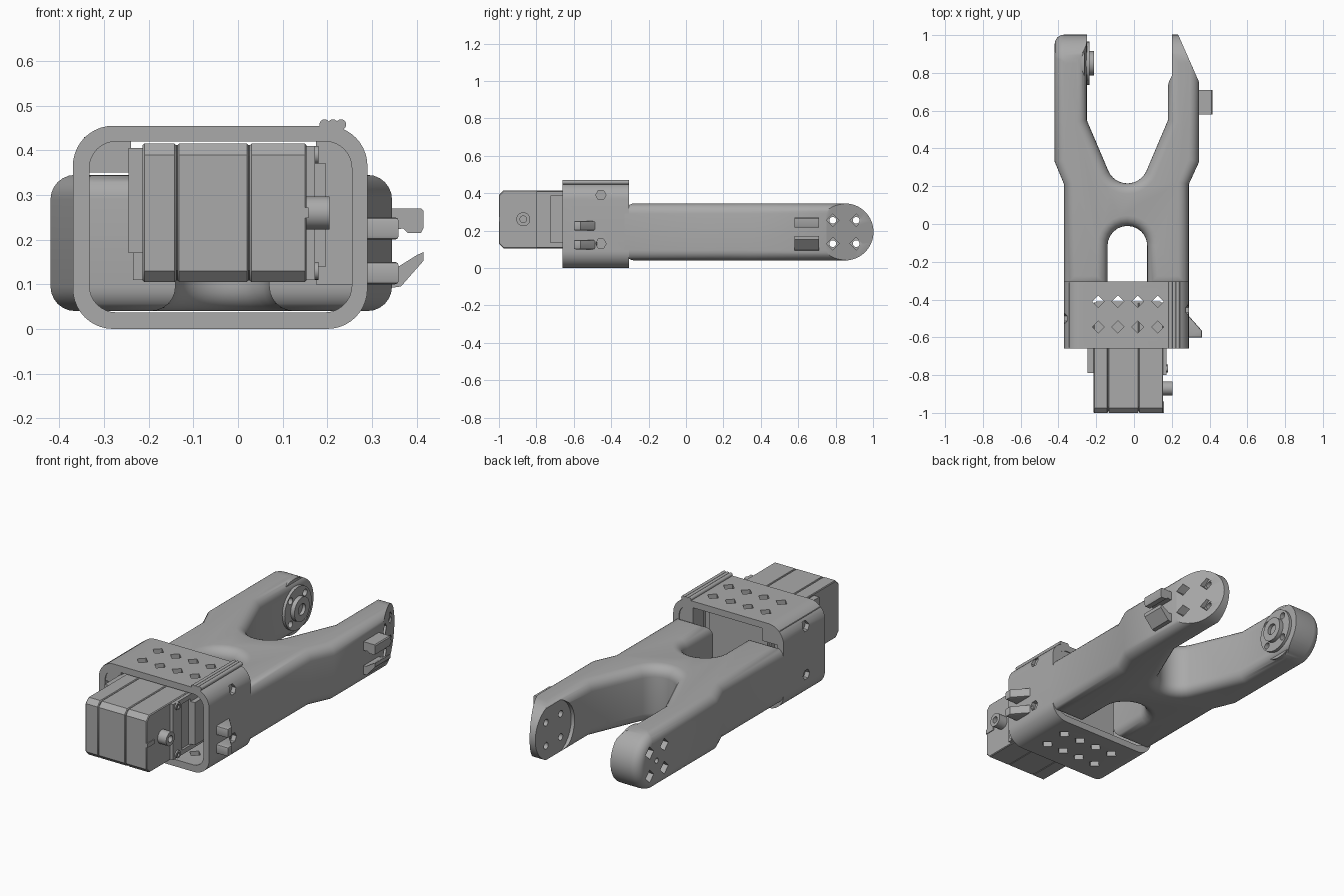
import bpy, bmesh, math
from mathutils import Vector

if "Cube" in bpy.data.objects:
    bpy.data.objects.remove(bpy.data.objects["Cube"], do_unlink=True)

grey = bpy.data.materials.new("plain grey")
grey.use_nodes = True
grey.diffuse_color = (0.4, 0.4, 0.4, 1)
grey.node_tree.nodes["Principled BSDF"].inputs["Base Color"].default_value = (0.4, 0.4, 0.4, 1)


def arc(cx, cy, r, start, end, n=12):
    angles = [math.radians(start + (end - start) * i / n) for i in range(n + 1)]
    return [(cx + r * math.cos(a), cy + r * math.sin(a)) for a in angles]


def circle(cx, cy, r, n=32):
    return arc(cx, cy, r, 0, 360, n)[:-1]


def rounded(x0, x1, y0, y1, r, n=8):
    return (arc(x1 - r, y1 - r, r, 0, 90, n) + arc(x0 + r, y1 - r, r, 90, 180, n)
            + arc(x0 + r, y0 + r, r, 180, 270, n) + arc(x1 - r, y0 + r, r, 270, 360, n))


def rect(x0, x1, y0, y1):
    return [(x0, y0), (x1, y0), (x1, y1), (x0, y1)]


def prism(name, points, axis, lo, hi, bevel=0, ends="both", segments=6):
    """Extrude a 2D profile along an axis; optionally round the rims."""
    place = {"x": lambda p, h: (h, p[0], p[1]),
             "y": lambda p, h: (p[0], h, p[1]),
             "z": lambda p, h: (p[0], p[1], h)}[axis]
    bm = bmesh.new()
    low = [bm.verts.new(place(p, lo)) for p in points]
    high = [bm.verts.new(place(p, hi)) for p in points]
    caps = [bm.faces.new(low), bm.faces.new(high)]
    for i in range(len(points)):
        j = (i + 1) % len(points)
        bm.faces.new((low[i], low[j], high[j], high[i]))
    bmesh.ops.recalc_face_normals(bm, faces=bm.faces)
    if bevel:
        rims = {e for f in (caps if ends == "both" else caps[:1]) for e in f.edges}
        bmesh.ops.bevel(bm, geom=list(rims), offset=bevel, segments=segments,
                        affect="EDGES", profile=0.5, clamp_overlap=False)
    mesh = bpy.data.meshes.new(name)
    bm.to_mesh(mesh)
    bm.free()
    obj = bpy.data.objects.new(name, mesh)
    bpy.context.collection.objects.link(obj)
    mesh.materials.append(grey)
    return obj


def combine(obj, tool, operation="DIFFERENCE", keep=False):
    mod = obj.modifiers.new("cut", "BOOLEAN")
    mod.operation, mod.solver, mod.object = operation, "EXACT", tool
    bpy.context.view_layer.objects.active = obj
    bpy.ops.object.modifier_apply(modifier=mod.name)
    if not keep:
        bpy.data.objects.remove(tool, do_unlink=True)


# Forked arm: outline with crotch and rear slot, rims rounded
outline = ([(0.29, -0.33), (0.29, 0.21), (0.345, 0.33), (0.345, 1.2), (0.18, 1.2), (0.18, 0.55)]
           + arc(-0.035, 0.325, 0.11, -25, -155)
           + [(-0.25, 0.55), (-0.25, 1.2), (-0.42, 1.2), (-0.42, 0.33), (-0.37, 0.21), (-0.37, -0.33),
              (-0.14, -0.33)]
           + arc(-0.035, -0.115, 0.105, 180, 0) + [(0.07, -0.33)])
arm = prism("forked_arm", outline, "z", 0.04, 0.345, 0.055)

# Round fork ends, with a soft rim on the outer side of one prong
ends = [(-2, 0.04)] + arc(0.85, 0.1925, 0.1525, -90, 90, 32) + [(-2, 0.345)]
combine(arm, prism("end_shape", ends, "x", -0.42, 0.6, 0.05, "low"), "INTERSECT")
combine(arm, prism("slope", [(0.345, 0.75), (0.6, 0.75), (0.6, 1.1), (0.191, 1.1)], "z", -0.1, 0.6))
combine(arm, prism("recess", circle(0.85, 0.1925, 0.155), "x", 0.1, 0.2))

# Flat seat and stepped horn on the inner side of the other prong
combine(arm, prism("seat", circle(0.85, 0.1925, 0.148, 48), "x", -0.35, -0.262), "UNION")
horn = prism("horn_disc", circle(0.85, 0.1925, 0.115, 48), "x", -0.27, -0.235)
hub = prism("horn_hub", circle(0.85, 0.1925, 0.065), "x", -0.245, -0.212)
combine(hub, prism("hub_bore", circle(0.85, 0.1925, 0.03), "x", -0.23, -0.1))
bore = prism("centre_bore", circle(0.85, 0.1925, 0.014), "x", -0.6, -0.3)
combine(arm, bore)

# Screw holes through both prongs, with square countersinks outside
for y in (0.785, 0.91):
    for z in (0.13, 0.255):
        hole = prism("hole", circle(y, z, 0.018, 20), "x", -0.6, 0.6)
        combine(arm, hole, keep=True)
        combine(horn, hole)
        for lo, hi in ((-0.6, -0.35), (0.26, 0.6)):
            combine(arm, prism("sink", circle(y, z, 0.034, 4), "x", lo, hi))

# Rounded sleeve around the motor
sleeve = prism("motor_sleeve", rounded(-0.37, 0.29, 0, 0.455, 0.09, 10), "y", -0.66, -0.305)
combine(sleeve, prism("bore", rounded(-0.333, 0.255, 0.037, 0.42, 0.06), "y", -0.8, -0.2))
for x in (-0.19, -0.085, 0.02, 0.125):
    for y in (-0.41, -0.545):
        combine(sleeve, prism("diamond", circle(x, y, 0.032, 4), "z", -0.1, 0.6))
for z in (0.13, 0.39):
    for y, lo, hi in ((-0.5, -0.6, -0.345), (-0.455, 0.265, 0.6)):
        combine(sleeve, prism("side_hole", circle(y, z, 0.028, 6), "x", lo, hi))

# Blocks that fill the sleeve corners
prism("corner_block", rect(-0.345, -0.24, 0.35, 0.43), "y", -0.655, -0.31)
prism("rear_block", rect(0.175, 0.27, 0.1, 0.4), "y", -0.4, -0.31)
prism("rear_block_top", rect(0.175, 0.24, 0.4, 0.43), "y", -0.4, -0.31)

# Three cable ridges on the sleeve
for i in range(3):
    prism("cable_ridge", circle(0.194 + 0.0185 * i, 0.458, 0.0115, 16), "y", -0.66, -0.305)

# Cable clips on the sleeve wall and on the prong
for z in (0.1, 0.2):
    prism("sleeve_clip", [(0.28, -0.6), (0.36, -0.6), (0.36, -0.565), (0.28, -0.475)],
          "z", z, z + 0.05, 0.008, segments=2)
prism("prong_clip_upper", [(0.33, 0.22), (0.37, 0.225), (0.38, 0.215), (0.41, 0.215), (0.415, 0.225),
                           (0.415, 0.265), (0.41, 0.27), (0.33, 0.27)], "y", 0.58, 0.71)
prism("prong_clip_lower", [(0.33, 0.09), (0.365, 0.095), (0.415, 0.152), (0.415, 0.172),
                           (0.4, 0.165), (0.36, 0.14), (0.33, 0.14)], "y", 0.58, 0.71)

# Motor case: three stacked slices with chamfered corners and fine seams
seams = (-0.215, -0.137, 0.025, 0.155)
c = 0.025
case = [(-1 + c, 0.105), (-0.415, 0.105), (-0.415, 0.415), (-1 + c, 0.415),
        (-1, 0.415 - c), (-1, 0.105 + c)]
for lo, hi in zip(seams, seams[1:]):
    prism("motor_slice", case, "x", lo + 0.001, hi - 0.001, 0.004, segments=1)
prism("motor_core", [(y * 0.99, z * 0.98 + 0.005) for y, z in case], "x", -0.2, 0.14)

# Motor flanges and side frame with its window
prism("left_flange", rect(-0.79, -0.45, 0.17, 0.405), "x", -0.245, -0.21)
prism("left_flange_step", rect(-0.73, -0.45, 0.11, 0.18), "x", -0.235, -0.21)
frame = prism("side_frame", rect(-0.8, -0.45, 0.11, 0.41), "x", 0.15, 0.172)
combine(frame, prism("window", rect(-0.725, -0.65, 0.135, 0.385), "x", 0.16, 0.3))
for z in (0.13, 0.39):
    tab = prism("frame_screw", circle(-0.765, z, 0.02, 20), "x", 0.165, 0.18)
    combine(tab, prism("screw_hole", circle(-0.765, z, 0.01, 16), "x", 0.17, 0.3))
prism("frame_rail", rect(-0.65, -0.45, 0.14, 0.37), "x", 0.165, 0.197)

# Output shaft with bore, and the cable notch
shaft = prism("output_shaft", circle(-0.87, 0.26, 0.037), "x", 0.14, 0.205)
combine(shaft, prism("shaft_bore", circle(-0.87, 0.26, 0.018, 20), "x", 0.18, 0.3))
prism("cable_plug", rect(-1.0, -0.94, 0.248, 0.272), "x", 0.12, 0.158)

# Smooth curved surfaces, keep hard edges
bpy.ops.object.select_all(action="DESELECT")
for obj in bpy.context.scene.objects:
    if obj.type == "MESH":
        obj.select_set(True)
        bpy.context.view_layer.objects.active = obj
bpy.ops.object.shade_smooth_by_angle(angle=math.radians(32))
